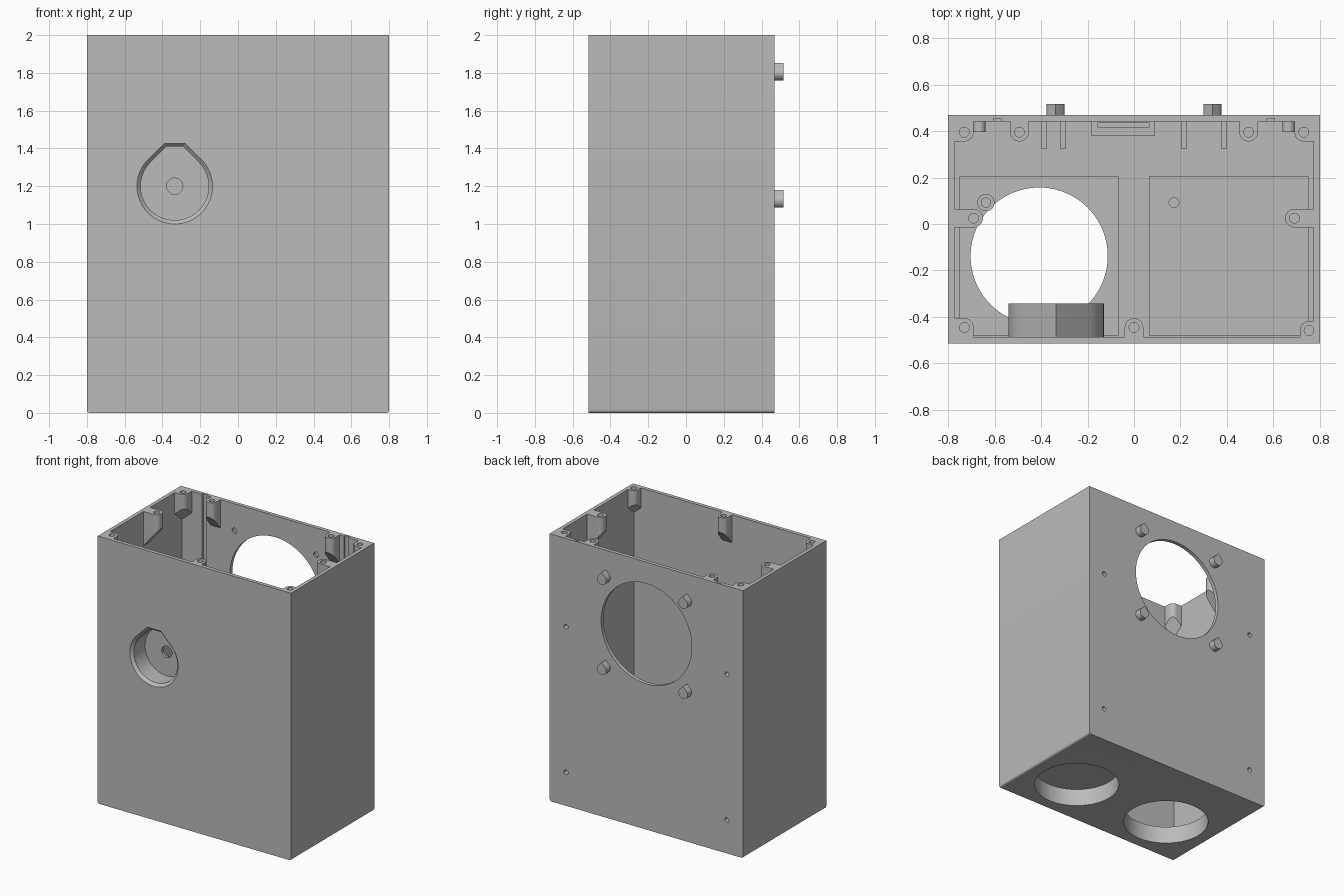
import bpy, bmesh, math
from mathutils import Vector

cube = bpy.data.objects.get("Cube")
if cube:
    bpy.data.objects.remove(cube, do_unlink=True)

grey = bpy.data.materials.new("plain_grey")
grey.use_nodes = True
COLOUR = (0.5, 0.5, 0.5, 1)
grey.diffuse_color = COLOUR
grey.node_tree.nodes["Principled BSDF"].inputs["Base Color"].default_value = COLOUR


# --- helpers ---
def finish(name, bm):
    bmesh.ops.recalc_face_normals(bm, faces=bm.faces)
    mesh = bpy.data.meshes.new(name)
    bm.to_mesh(mesh)
    bm.free()
    mesh.materials.append(grey)
    ob = bpy.data.objects.new(name, mesh)
    bpy.context.collection.objects.link(ob)
    return ob


def loft(name, rings):
    """Closed solid through rings that share one point count."""
    bm = bmesh.new()
    loops = [[bm.verts.new(p) for p in ring] for ring in rings]
    n = len(loops[0])
    for a, b in zip(loops, loops[1:]):
        for i in range(n):
            j = (i + 1) % n
            bm.faces.new((a[i], a[j], b[j], b[i]))
    bm.faces.new(loops[0])
    bm.faces.new(loops[-1])
    return finish(name, bm)


def box(name, x0, x1, y0, y1, z0, z1):
    return loft(name, [[(x0, y0, z), (x1, y0, z), (x1, y1, z), (x0, y1, z)] for z in (z0, z1)])


def circle(r, n):
    return [(r * math.cos(2 * math.pi * i / n), r * math.sin(2 * math.pi * i / n)) for i in range(n)]


def cyl_z(name, x, y, r, z0, z1, n=32):
    return loft(name, [[(x + u, y + v, z) for u, v in circle(r, n)] for z in (z0, z1)])


def cyl_y(name, x, z, r, y0, y1, n=32):
    return loft(name, [[(x + u, y, z + v) for u, v in circle(r, n)] for y in (y0, y1)])


def teardrop(x, y, z, r, flat=None, n=48):
    """Circle with a 45 degree peak, cut off level at height flat."""
    pts = []
    for i in range(n + 1):
        a = math.radians(135 + 270 * i / n)
        pts.append((x + r * math.cos(a), y, z + r * math.sin(a)))
    peak = r * math.sqrt(2)
    if flat is None:
        return pts + [(x, y, z + peak)]
    w = peak - flat
    return pts + [(x + w, y, z + flat), (x - w, y, z + flat)]


def cut(ob, *cutters):
    for c in cutters:
        mod = ob.modifiers.new("cut", "BOOLEAN")
        mod.operation, mod.solver, mod.object = "DIFFERENCE", "EXACT", c
        bpy.context.view_layer.update()
        graph = bpy.context.evaluated_depsgraph_get()
        mesh = bpy.data.meshes.new_from_object(ob.evaluated_get(graph))
        ob.modifiers.clear()
        ob.data = mesh
        bpy.data.objects.remove(c, do_unlink=True)
    return ob


# --- main dimensions ---
W, FRONT, BACK, TOP = 0.8, -0.515, 0.468, 2.0
IN_X, IN_FRONT, IN_BACK = 0.772, -0.487, 0.44
HOLE_X, HOLE_Y, HOLE_R = 0.408, -0.138, 0.295
POCKET_X, POCKET_Z = -0.335, 1.2
PEG_X, PEG_ZS = 0.337, (1.125, 1.799)
SCREW_X, SCREW_ZS = 0.665, (0.25, 1.34)

# --- open-topped case with softened lower side edges ---
case = box("case", -W, W, FRONT, BACK, 0, TOP)
bm = bmesh.new()
bm.from_mesh(case.data)
low = [e for e in bm.edges
       if all(v.co.z < 0.01 for v in e.verts) and e.verts[0].co.x * e.verts[1].co.x > 0]
bmesh.ops.bevel(bm, geom=low, offset=0.015, segments=4, profile=0.5, affect="EDGES")
bm.to_mesh(case.data)
bm.free()

cut(case, box("cavity", -IN_X, IN_X, IN_FRONT, IN_BACK, 0.03, 2.2))
cut(case, cyl_y("rear_opening_cut", 0, 1.465, 0.375, 0.3, 0.6, 96))
for s in (-1, 1):
    cut(case, cyl_z("floor_cut", s * HOLE_X, HOLE_Y, HOLE_R, -0.1, 0.1, 80))
    cut(case, box("groove_cut", s * 0.587 - 0.018, s * 0.587 + 0.018, 0.4, 0.454, 0.1, 2.1))
    for z in SCREW_ZS:
        cut(case, cyl_y("screw_cut", s * SCREW_X, z, 0.017, 0.3, 0.6, 24))
    for z in PEG_ZS:
        cut(case, cyl_y("peg_cut", s * PEG_X, z, 0.02, 0.3, 0.455, 24))
cut(case, loft("pocket_cut", [teardrop(POCKET_X, y, POCKET_Z, r, f) for y, r, f in
                              ((-0.535, 0.22, 0.245), (-0.495, 0.18, 0.21), (-0.4, 0.18, 0.21))]))

# --- recessed pocket behind the front wall ---
pocket = loft("front_pocket", [teardrop(POCKET_X, y, POCKET_Z, 0.205) for y in (-0.495, -0.343)])
cut(pocket,
    loft("pocket_hollow", [teardrop(POCKET_X, y, POCKET_Z, 0.18, 0.21) for y in (-0.6, -0.363)]),
    cyl_y("pocket_centre_cut", POCKET_X, POCKET_Z, 0.043, -0.4, -0.3))

# --- raised floor platforms: one open, one closed over ---
parts = [case, pocket]
for name, s, top in (("open_platform", -1, 0.13), ("closed_platform", 1, 0.16)):
    x = s * HOLE_X
    p = box(name, x - 0.343, x + 0.343, -0.48, 0.205, 0.02, top)
    cut(p, cyl_z("platform_cut", x, HOLE_Y, HOLE_R, -0.1, 0.13 if s > 0 else 0.3, 80))
    if s > 0:
        cut(p, cyl_z("pilot_cut", 0.172, 0.092, 0.021, 0.1, 0.3, 24))
    parts.append(p)
standoff = cyl_z("standoff", -0.637, 0.092, 0.037, 0.1, 0.19)
parts.append(cut(standoff, cyl_z("standoff_cut", -0.637, 0.092, 0.02, 0.14, 0.3, 24)))


# --- lid screw bosses, sloped underneath towards the wall ---
def lid_boss(name, x, y, dx, dy, r=0.04):
    d = Vector((dx, dy)).normalized()
    shifts = {(0, 0), (dx, 0), (0, dy), (dx, dy)}
    bm = bmesh.new()
    for sx, sy in shifts:
        for u, v in circle(r, 32):
            px = max(-0.79, min(0.79, x + u + sx * 0.12))
            py = max(-0.505, min(0.458, y + v + sy * 0.12))
            t = (px - x) * d.x + (py - y) * d.y + r
            bm.verts.new((px, py, TOP))
            bm.verts.new((px, py, TOP - 0.11 - 1.2 * t))
    out = bmesh.ops.convex_hull(bm, input=bm.verts)
    bmesh.ops.delete(bm, geom=list({g for g in out["geom_interior"] if isinstance(g, bmesh.types.BMVert)}),
                     context="VERTS")
    bmesh.ops.dissolve_limit(bm, angle_limit=0.01, verts=bm.verts, edges=bm.edges)
    ob = finish(name, bm)
    parts.append(cut(ob, cyl_z("lid_screw_cut", x, y, 0.021, 1.88, 2.1, 24)))


for s, side in ((-1, "right"), (1, "left")):
    lid_boss(f"{side}_rear_corner_boss", s * 0.73, 0.395, s, 1)
    lid_boss(f"{side}_rear_boss", s * 0.493, 0.395, 0, 1)
    lid_boss(f"{side}_side_boss", s * 0.69, 0.025, s, 0)
lid_boss("right_front_corner_boss", -0.73, -0.445, -1, -1)
lid_boss("left_front_corner_boss", 0.753, -0.458, 1, -1)
lid_boss("front_middle_boss", 0, -0.445, 0, -1)

# --- rear pegs and inner mounting collars ---
for s, side in ((-1, "right"), (1, "left")):
    for z in PEG_ZS:
        parts.append(loft(f"{side}_rear_peg", [teardrop(s * PEG_X, y, z, 0.0385, n=24)
                                               for y in (0.455, 0.517)]))
    for z in SCREW_ZS:
        collar = cyl_y(f"{side}_collar", s * SCREW_X, z, 0.027, 0.395, 0.445)
        parts.append(cut(collar, cyl_y("collar_cut", s * SCREW_X, z, 0.017, 0.3, 0.6, 24)))

# --- ribs and slotted holder on the inside of the back wall ---
for x in (-0.388, -0.305, 0.215, 0.388):
    parts.append(box("back_rib", x - 0.013, x + 0.013, 0.325, 0.45, 0.35, 0.9))
holder = box("back_holder", -0.185, 0.09, 0.38, 0.45, 0.35, 0.7)
parts.append(cut(holder, box("holder_slot", -0.155, 0.065, 0.415, 0.435, 0.4, 0.8)))

# --- smooth the round walls, keep edges crisp ---
bpy.ops.object.select_all(action="DESELECT")
for ob in parts:
    ob.select_set(True)
bpy.context.view_layer.objects.active = case
bpy.ops.object.shade_smooth_by_angle(angle=math.radians(25))
